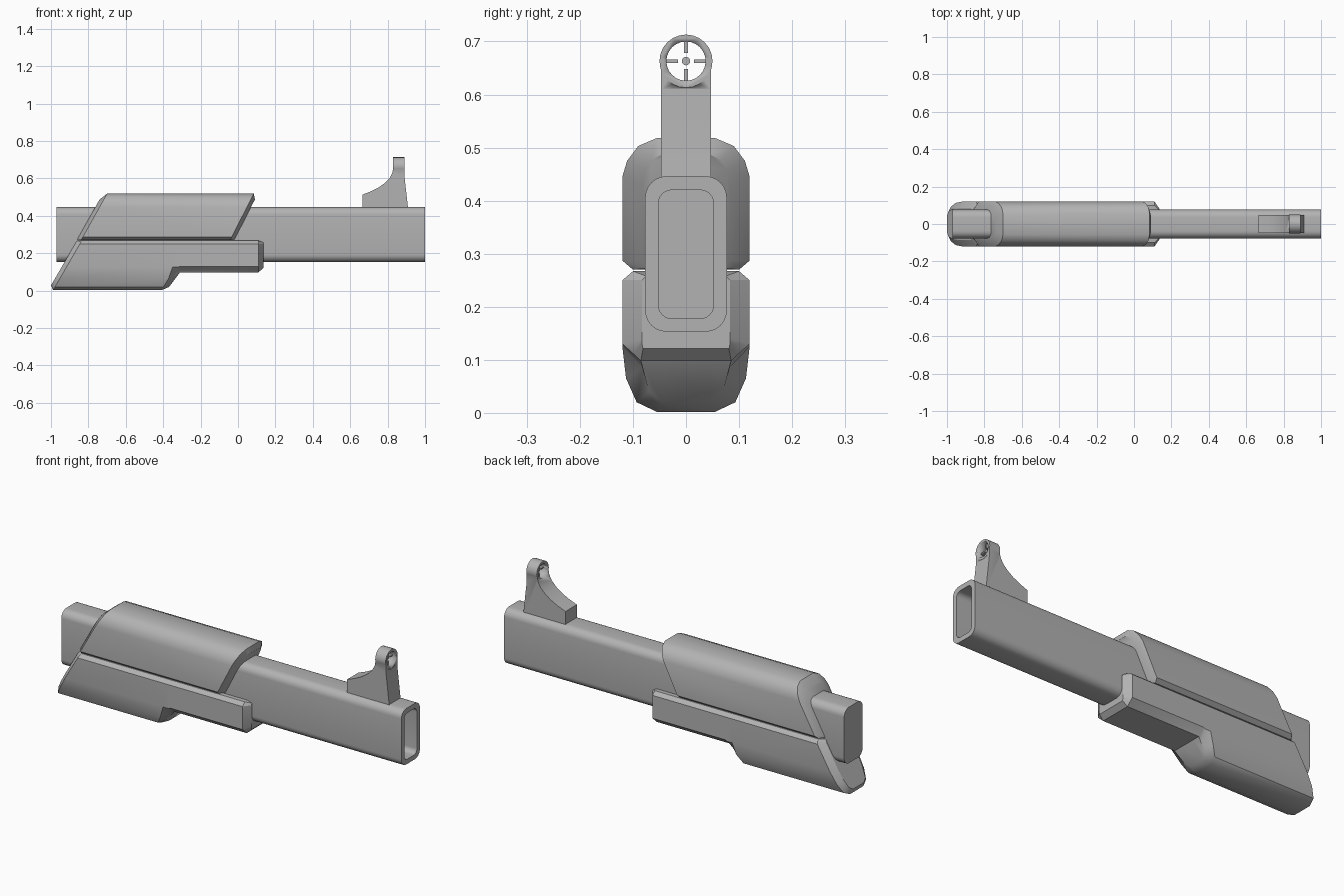
import bpy, bmesh, math
from mathutils import Matrix

cube = bpy.data.objects.get("Cube")
if cube:
    bpy.data.objects.remove(cube)

metal = bpy.data.materials.new("grey metal")
metal.use_nodes = True
grey = (0.45, 0.45, 0.45, 1)
metal.diffuse_color = grey
metal.node_tree.nodes["Principled BSDF"].inputs["Base Color"].default_value = grey


def finish(name, bm, angle=32):
    bmesh.ops.recalc_face_normals(bm, faces=bm.faces)
    mesh = bpy.data.meshes.new(name)
    bm.to_mesh(mesh)
    bm.free()
    mesh.materials.append(metal)
    obj = bpy.data.objects.new(name, mesh)
    bpy.context.collection.objects.link(obj)
    bpy.ops.object.select_all(action="DESELECT")
    obj.select_set(True)
    bpy.context.view_layer.objects.active = obj
    bpy.ops.object.shade_smooth_by_angle(angle=math.radians(angle))
    return obj


def loft(name, rings):
    """Skin a list of equal-length point rings and cap both ends."""
    bm = bmesh.new()
    loops = [[bm.verts.new(p) for p in ring] for ring in rings]
    for a, b in zip(loops, loops[1:]):
        for i in range(len(a)):
            j = (i + 1) % len(a)
            bm.faces.new((a[i], a[j], b[j], b[i]))
    bm.faces.new(loops[0])
    bm.faces.new(loops[-1])
    return finish(name, bm)


def section(half, x0, slope=0.0, limit=1.0):
    """Mirror a half outline of (y, z) and lean it along x with height."""
    full = half + [(-y, z) for y, z in reversed(half)]
    return [(x0 + slope * min(z, limit), y, z) for y, z in full]


def rounded(x, half_w, z0, z1, r, n=6):
    pts = []
    for k, (sy, z) in enumerate([(1, z1 - r), (-1, z1 - r), (-1, z0 + r), (1, z0 + r)]):
        for i in range(n + 1):
            a = math.pi / 2 * (k + i / n)
            pts.append((x, sy * (half_w - r) + r * math.cos(a), z + r * math.sin(a)))
    return pts


# Hollow rectangular barrel
loft("barrel", [
    rounded(-0.97, 0.077, 0.153, 0.446, 0.04),
    rounded(1.0, 0.077, 0.153, 0.446, 0.04),
    rounded(1.0, 0.052, 0.178, 0.42, 0.025),
    rounded(0.3, 0.052, 0.178, 0.42, 0.025),
])

# Upper hand guard with leaning chamfered ends
upper = [(0.1, 0.27), (0.12, 0.287), (0.12, 0.445), (0.111, 0.475),
         (0.09, 0.503), (0.055, 0.518)]
upper_in = [(0.075, 0.272), (0.082, 0.287), (0.082, 0.43), (0.077, 0.458),
            (0.065, 0.477), (0.045, 0.487)]
loft("upper_guard", [
    section(upper_in, -1.013, 0.56),
    section(upper, -0.99, 0.56),
    section(upper, -0.18, 0.51),
    section(upper_in, -0.158, 0.51),
])

# Lower guard: deep rear grip stepping up to a slim front shelf
lower = [(0.1, 0.267), (0.12, 0.25), (0.12, 0.125), (0.113, 0.065),
         (0.093, 0.02), (0.055, 0.002)]
lower_in = [(0.075, 0.265), (0.085, 0.25), (0.085, 0.125), (0.08, 0.08),
            (0.068, 0.042), (0.045, 0.028)]
step_in = lower[:2] + [(0.12, 0.125), (0.082, 0.085), (0.07, 0.04), (0.045, 0.02)]
shelf = lower[:2] + [(0.12, 0.13), (0.1, 0.112), (0.085, 0.098), (0.045, 0.098)]
shelf_in = [(0.075, 0.258), (0.083, 0.25), (0.083, 0.14), (0.083, 0.13),
            (0.081, 0.121), (0.045, 0.121)]
loft("lower_guard", [
    section(lower_in, -1.016, 0.58),
    section(lower, -0.99, 0.58),
    section(lower, -0.41, 0.6, 0.1),
    section(step_in, -0.38, 0.6, 0.1),
    section(shelf, -0.31),
    section(shelf, 0.11),
    section(shelf_in, 0.135),
])

# Front sight post with a swept back edge
profile = [(0.665, 0.435), (0.665, 0.513), (0.71, 0.53), (0.75, 0.55), (0.785, 0.575),
           (0.81, 0.6), (0.825, 0.628), (0.83, 0.655), (0.83, 0.667),
           (0.89, 0.667), (0.89, 0.61), (0.91, 0.435)]
post = loft("sight_post", [[(x, y, z) for x, z in profile] for y in (-0.047, 0.047)])


def x_cylinder(name, radius, depth, segments=24):
    bm = bmesh.new()
    place = Matrix.Translation((0.86, 0, 0.663)) @ Matrix.Rotation(math.pi / 2, 4, "Y")
    bmesh.ops.create_cone(bm, cap_ends=True, segments=segments, radius1=radius,
                          radius2=radius, depth=depth, matrix=place)
    return finish(name, bm)


# Round head joined to the post, then bored through
for name, radius, depth, op in (("sight_head", 0.05, 0.06, "UNION"),
                                ("sight_bore_cutter", 0.037, 0.3, "DIFFERENCE")):
    helper = x_cylinder(name, radius, depth)
    mod = post.modifiers.new(name, "BOOLEAN")
    mod.operation = op
    mod.solver = "EXACT"
    mod.object = helper
    bpy.context.view_layer.objects.active = post
    bpy.ops.object.modifier_apply(modifier=mod.name)
    bpy.data.objects.remove(helper)

# Aiming dot and four cross bars
x_cylinder("sight_dot", 0.008, 0.02, 12)
for i, side in enumerate(("left", "top", "right", "bottom")):
    bm = bmesh.new()
    place = (Matrix.Translation((0.86, 0, 0.663)) @ Matrix.Rotation(i * math.pi / 2, 4, "X")
             @ Matrix.Translation((0, 0.027, 0)) @ Matrix.Diagonal((0.02, 0.024, 0.007, 1)))
    bmesh.ops.create_cube(bm, size=1, matrix=place)
    finish("sight_bar_" + side, bm)
